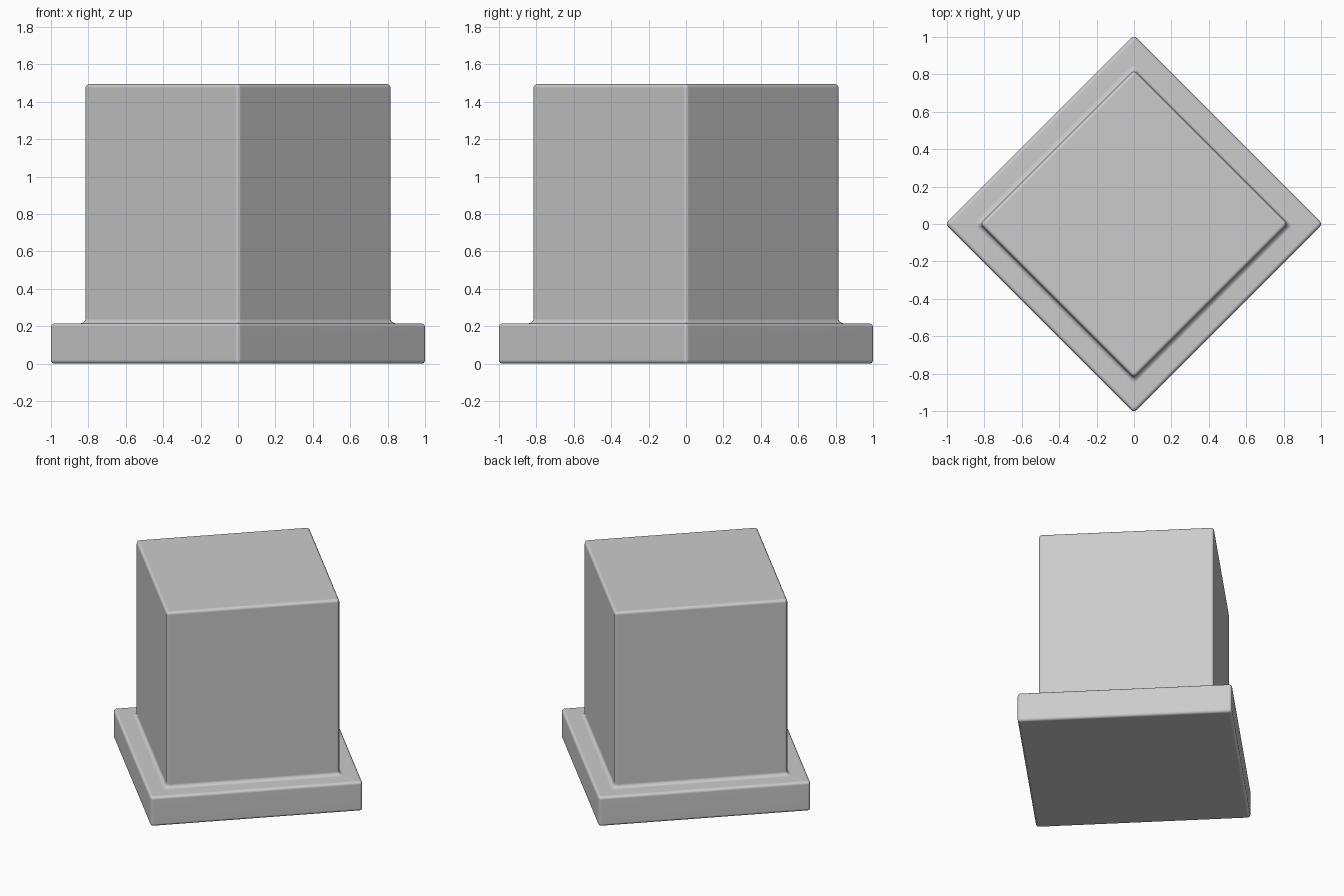
import bpy, bmesh
from math import pi, cos, sin

if "Cube" in bpy.data.objects:
    bpy.data.objects.remove(bpy.data.objects["Cube"])

R = 0.02                  # edge rounding
BASE, BODY = 0.713, 0.582 # half widths across the flats
BASE_TOP, TOP = 0.215, 1.495
FILLET = 0.025
STEPS = 4                 # segments per rounded edge


def ring(bm, half, radius, z):
    """Rounded square loop turned 45 degrees."""
    radius = max(radius, 0.002)
    reach = (half - radius) * 2 ** 0.5
    verts = []
    for k in range(4):
        mid = k * pi / 2
        for i in range(STEPS + 1):
            a = mid - pi / 4 + i / STEPS * pi / 2
            verts.append(bm.verts.new((reach * cos(mid) + radius * cos(a),
                                       reach * sin(mid) + radius * sin(a), z)))
    return verts


# Profile from bottom to top: (half width, corner radius, height)
profile = []
arc = [i / STEPS * pi / 2 for i in range(STEPS + 1)]
profile += [(BASE - R + R * sin(a), R * sin(a), R - R * cos(a)) for a in arc]
profile += [(BASE - R + R * cos(a), R * cos(a), BASE_TOP - R + R * sin(a)) for a in arc]
profile += [(BODY + FILLET * (1 - sin(a)), R, BASE_TOP + FILLET * (1 - cos(a))) for a in arc]
profile += [(BODY - R + R * cos(a), R * cos(a), TOP - R + R * sin(a)) for a in arc]

# Skin the loops and cap both ends
bm = bmesh.new()
rings = [ring(bm, *p) for p in profile]
for lo, hi in zip(rings, rings[1:]):
    n = len(lo)
    for i in range(n):
        j = (i + 1) % n
        bm.faces.new((lo[i], lo[j], hi[j], hi[i]))
bm.faces.new(rings[0][::-1])
bm.faces.new(rings[-1])
bmesh.ops.recalc_face_normals(bm, faces=bm.faces)

mesh = bpy.data.meshes.new("pedestal_block")
bm.to_mesh(mesh)
bm.free()
block = bpy.data.objects.new("pedestal_block", mesh)
bpy.context.collection.objects.link(block)

# Smooth rounded edges, flat large faces
bpy.context.view_layer.objects.active = block
block.select_set(True)
bpy.ops.object.shade_smooth_by_angle(angle=pi / 6)
weighted = block.modifiers.new("weighted_normals", 'WEIGHTED_NORMAL')
weighted.keep_sharp = True
